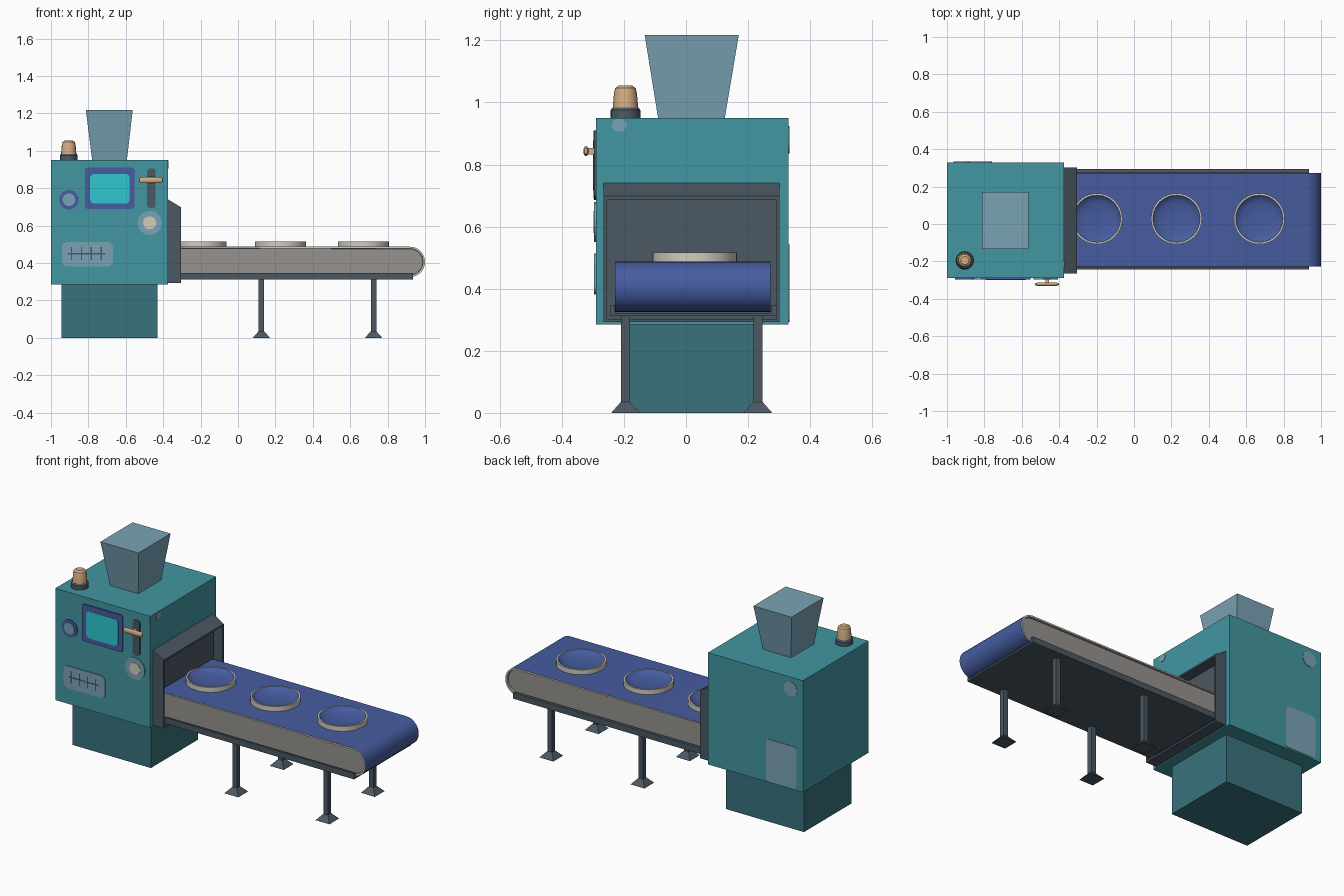
import bpy, bmesh, math
from mathutils import Vector

if "Cube" in bpy.data.objects:
    bpy.data.objects.remove(bpy.data.objects["Cube"])


def material(name, rgb):
    m = bpy.data.materials.new(name)
    lin = [((c / 255 + 0.055) / 1.055) ** 2.4 for c in rgb]
    m.diffuse_color = (*lin, 1)
    m.use_nodes = True
    m.node_tree.nodes["Principled BSDF"].inputs["Base Color"].default_value = m.diffuse_color
    return m


TEAL = material("teal", (66, 150, 161))
DEEP = material("deep_teal", (57, 114, 125))
PALE = material("pale_blue", (122, 163, 181))
DARK = material("slate_grey", (76, 88, 99))
BLUE = material("belt_blue", (70, 92, 160))
WHITE = material("off_white", (208, 205, 190))
GREY = material("warm_grey", (150, 146, 142))
ORANGE = material("soft_orange", (212, 172, 130))
CYAN = material("screen_cyan", (45, 200, 207))


def finish(name, bm, *mats, smooth=False):
    bmesh.ops.recalc_face_normals(bm, faces=bm.faces)
    me = bpy.data.meshes.new(name)
    bm.to_mesh(me)
    bm.free()
    for m in mats:
        me.materials.append(m)
    ob = bpy.data.objects.new(name, me)
    bpy.context.collection.objects.link(ob)
    if smooth:
        bpy.ops.object.select_all(action='DESELECT')
        ob.select_set(True)
        bpy.context.view_layer.objects.active = ob
        bpy.ops.object.shade_smooth_by_angle(angle=math.radians(35))
    return ob


def frustum_bm(x, y, z, top=None):
    """Box from (min, max) ranges; top = (x range, y range) of the upper face."""
    bm = bmesh.new()
    tx, ty = top or (x, y)
    rings = []
    for (a, b), (c, d), h in ((x, y, z[0]), (tx, ty, z[1])):
        rings.append([bm.verts.new(p) for p in ((a, c, h), (b, c, h), (b, d, h), (a, d, h))])
    lo, hi = rings
    bm.faces.new(lo)
    bm.faces.new(hi)
    for i in range(4):
        j = (i + 1) % 4
        bm.faces.new((lo[i], lo[j], hi[j], hi[i]))
    return bm


def box(name, x, y, z, mat, top=None):
    return finish(name, frustum_bm(x, y, z, top), mat)


def prism(pts, offset):
    """Extrude a closed outline by an offset vector."""
    bm = bmesh.new()
    f = bm.faces.new([bm.verts.new(p) for p in pts])
    ext = bmesh.ops.extrude_face_region(bm, geom=[f])
    verts = [v for v in ext["geom"] if isinstance(v, bmesh.types.BMVert)]
    bmesh.ops.translate(bm, verts=verts, vec=offset)
    return bm


def plate(name, u, v, w, h, r, mat, place, normal, thick=0.006):
    """Thin rounded plate; place maps (u, v) to a 3D point on a wall."""
    pts = []
    for k, (sx, sy) in enumerate(((1, 1), (-1, 1), (-1, -1), (1, -1))):
        for i in range(7):
            a = math.pi / 2 * (k + i / 6)
            p = (u + sx * (w / 2 - r) + r * math.cos(a), v + sy * (h / 2 - r) + r * math.sin(a))
            if not pts or (Vector(p) - Vector(pts[-1])).length > 1e-5:
                pts.append(p)
    if (Vector(pts[0]) - Vector(pts[-1])).length < 1e-5:
        pts.pop()
    return finish(name, prism([place(*p) for p in pts], Vector(normal) * thick), mat)


def lathe(name, profile, centre, mats, sides, rule=None):
    """Spin (radius, z) points about a vertical axis."""
    bm = bmesh.new()
    vs = [bm.verts.new((r, 0, z)) for r, z in profile]
    es = [bm.edges.new(e) for e in zip(vs, vs[1:])]
    bmesh.ops.spin(bm, geom=vs + es, cent=(0, 0, 0), axis=(0, 0, 1), angle=math.tau, steps=sides)
    bmesh.ops.remove_doubles(bm, verts=bm.verts, dist=1e-5)
    if rule:
        for f in bm.faces:
            f.material_index = rule(f.calc_center_median())
    bmesh.ops.translate(bm, verts=bm.verts, vec=centre)
    return finish(name, bm, *mats, smooth=True)


# Cabinet, plinth and hopper
FRONT, BACK = -0.29, 0.33
box("cabinet", (-1, -0.375), (FRONT, BACK), (0.285, 0.95), TEAL)
box("plinth", (-0.945, -0.43), (-0.205, 0.24), (0, 0.285), DEEP)
box("hopper", (-0.78, -0.594), (-0.09, 0.125), (0.95, 1.217), PALE,
    top=((-0.813, -0.563), (-0.133, 0.17)))

# Warning beacon
lathe("beacon_base", [(0, 0.95), (0.048, 0.95), (0.048, 0.975), (0.042, 0.983), (0, 0.983)],
      (-0.905, -0.195, 0), [DARK], 16)
lathe("beacon_lamp", [(0.041, 0.98), (0.037, 1.03), (0.033, 1.046), (0.022, 1.054), (0, 1.054)],
      (-0.905, -0.195, 0), [ORANGE], 16)


# Front control panel
def on_front(depth):
    return lambda u, v: (u, FRONT - depth, v)


N = (0, -1, 0)
plate("screen_bezel", -0.686, 0.80, 0.265, 0.22, 0.012, BLUE, on_front(0), N, 0.008)
plate("screen", -0.685, 0.797, 0.212, 0.16, 0.025, CYAN, on_front(0.008), N, 0.002)
plate("button_ring", -0.904, 0.738, 0.104, 0.104, 0.052, BLUE, on_front(0), N)
plate("button_cap", -0.904, 0.738, 0.068, 0.068, 0.034, PALE, on_front(0.006), N, 0.002)
plate("dial_ring", -0.472, 0.615, 0.13, 0.13, 0.065, PALE, on_front(0), N)
plate("dial_cap", -0.472, 0.615, 0.07, 0.07, 0.035, WHITE, on_front(0.006), N, 0.002)
plate("lever_slot", -0.463, 0.80, 0.046, 0.212, 0.018, DARK, on_front(0), N)
plate("front_vent", -0.805, 0.447, 0.272, 0.132, 0.03, PALE, on_front(0), N)
plate("vent_bar", -0.81, 0.45, 0.20, 0.007, 0.001, DARK, on_front(0.006), N, 0.001)
for i in range(4):
    plate(f"vent_slot_{i + 1}", -0.89 + 0.053 * i, 0.45, 0.007, 0.07, 0.001, DARK,
          on_front(0.006), N, 0.001)

# Lever: short stem and a rounded grip
box("lever_stem", (-0.474, -0.454), (-0.318, FRONT), (0.832, 0.854), ORANGE)
grip = lathe("lever_grip", [(0, -0.065), (0.009, -0.062), (0.015, -0.05), (0.015, 0.05),
                            (0.009, 0.062), (0, 0.065)], (0, 0, 0), [ORANGE], 12)
grip.rotation_euler = (0, math.pi / 2, 0)
grip.scale = (1.1, 0.6, 1)
grip.location = (-0.465, -0.322, 0.843)

# Badges on the back and right walls
plate("back_vent", -0.86, 0.418, 0.2, 0.25, 0.015, PALE, lambda u, v: (u, BACK, v), (0, 1, 0), 0.003)
plate("back_badge", -0.92, 0.88, 0.088, 0.088, 0.044, PALE, lambda u, v: (u, BACK, v), (0, 1, 0), 0.003)
plate("side_badge", -0.215, 0.927, 0.046, 0.042, 0.02, PALE, lambda u, v: (-0.375, u, v), (1, 0, 0), 0.003)

# Hood around the outlet: sloped top, recessed opening
bm = prism([(-0.375, -0.265, 0.292), (-0.305, -0.265, 0.292), (-0.305, -0.265, 0.698),
            (-0.375, -0.265, 0.74)], (0, 0.567, 0))
bmesh.ops.recalc_face_normals(bm, faces=bm.faces)
mouth = [f for f in bm.faces if f.normal.x > 0.95]
bmesh.ops.inset_region(bm, faces=mouth, thickness=0.014)
ext = bmesh.ops.extrude_face_region(bm, geom=mouth)
bmesh.ops.translate(bm, verts=[v for v in ext["geom"] if isinstance(v, bmesh.types.BMVert)],
                    vec=(-0.062, 0, 0))
bmesh.ops.delete(bm, geom=mouth, context='FACES_ONLY')
finish("outlet_hood", bm, DARK)

# Conveyor belt: rounded outer end, pale rims and recessed grey sides
R, ZC = 0.081, 0.406
outline = [(-0.36, -0.228, ZC - R)]
for i in range(17):
    a = -math.pi / 2 + math.pi * i / 16
    outline.append((1 - R + R * math.cos(a), -0.228, ZC + R * math.sin(a)))
outline.append((-0.36, -0.228, ZC + R))
bm = prism(outline, (0, 0.5, 0))
bmesh.ops.recalc_face_normals(bm, faces=bm.faces)
for side in [f for f in bm.faces if abs(f.normal.y) > 0.9]:
    rim = bmesh.ops.inset_region(bm, faces=[side], thickness=0.01)["faces"]
    wall = bmesh.ops.inset_region(bm, faces=[side], thickness=0.002, depth=-0.012)["faces"]
    for f in rim:
        f.material_index = 1
    for f in wall + [side]:
        f.material_index = 2
finish("conveyor_belt", bm, BLUE, WHITE, GREY, smooth=True)

# Tray under the belt with side lips
box("conveyor_tray", (-0.31, 0.935), (-0.243, 0.293), (0.312, 0.322), DARK)
for name, y in (("front", (-0.243, -0.231)), ("back", (0.275, 0.293))):
    box(f"{name}_tray_lip", (-0.31, 0.935), y, (0.312, 0.347), DARK)

# Round moulds on the belt: pale wall, blue dished inside
for i, x in enumerate((-0.198, 0.227, 0.67)):
    lathe(f"mould_{i + 1}", [(0.136, 0.486), (0.136, 0.516), (0.126, 0.516), (0.115, 0.505),
                             (0.09, 0.496), (0.05, 0.491), (0, 0.489)], (x, 0.028, 0),
          [WHITE, BLUE], 40, lambda c: int(math.hypot(c.x, c.y) < 0.125))

# Legs with flared feet
for xn, x in (("inner", 0.125), ("outer", 0.725)):
    for yn, y in (("front", -0.195), ("back", 0.232)):
        s, f = 0.015, 0.046
        stem = ((x - s, x + s), (y - s, y + s))
        box(f"{xn}_{yn}_leg", *stem, (0.03, 0.314), DARK)
        box(f"{xn}_{yn}_foot", (x - f, x + f), (y - f, y + f), (0, 0.035), DARK, top=stem)
